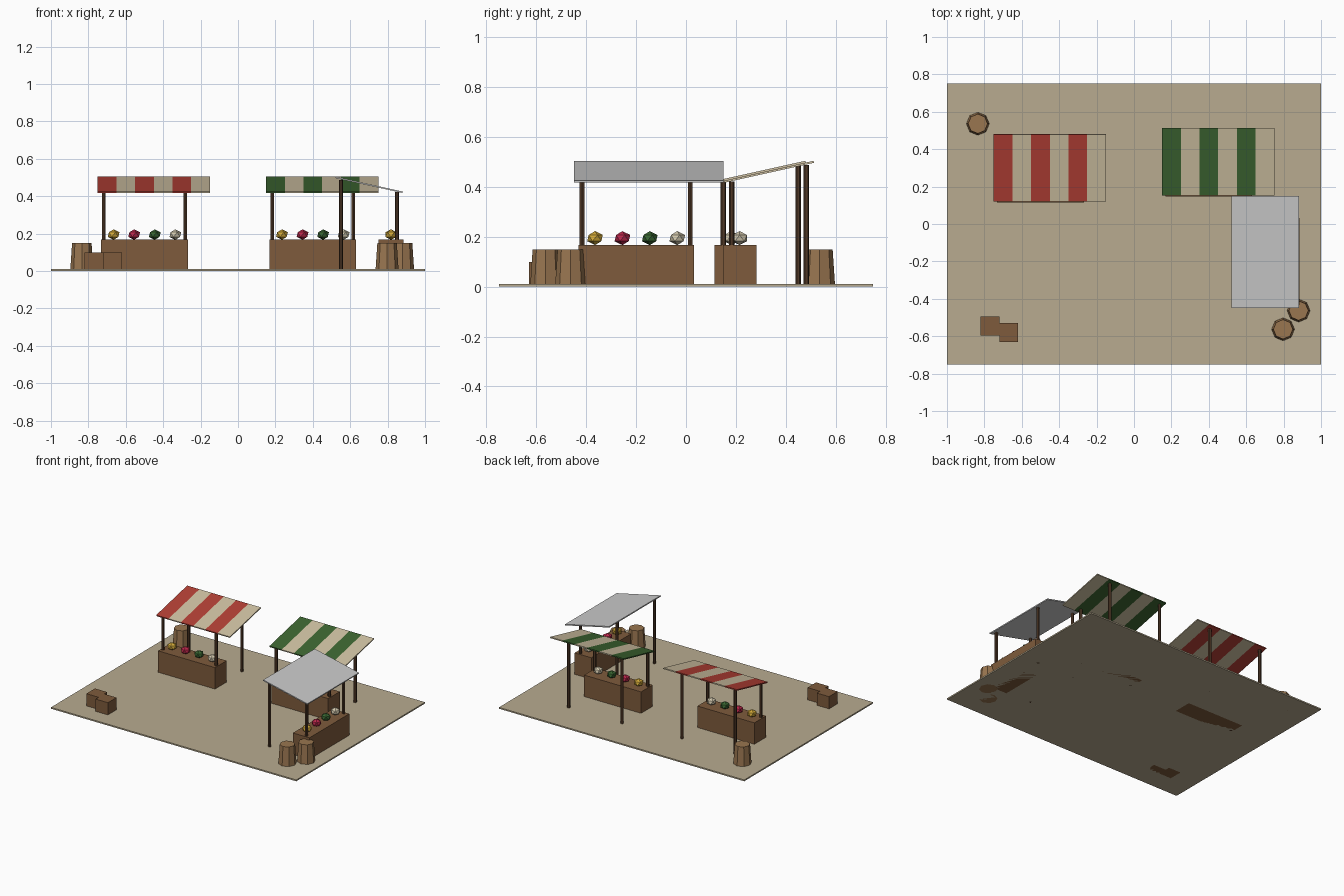
import bpy, bmesh, math
from mathutils import Matrix, Vector

if "Cube" in bpy.data.objects:
    bpy.data.objects.remove(bpy.data.objects["Cube"])


def mat(name, r, g, b):
    m = bpy.data.materials.new(name)
    m.diffuse_color = (r, g, b, 1)
    m.use_nodes = True
    m.node_tree.nodes["Principled BSDF"].inputs["Base Color"].default_value = m.diffuse_color
    return m


SAND = mat("sand", 0.48, 0.41, 0.28)
WOOD = mat("wood", 0.21, 0.105, 0.045)
DARK = mat("dark_wood", 0.08, 0.04, 0.02)
BARREL = mat("barrel_wood", 0.32, 0.18, 0.08)
RED = mat("red_cloth", 0.45, 0.05, 0.035)
GREEN = mat("green_cloth", 0.045, 0.13, 0.03)
CREAM = mat("cream_cloth", 0.62, 0.53, 0.36)
GOODS = [mat("yellow_goods", 0.65, 0.4, 0.04), mat("crimson_goods", 0.5, 0.02, 0.07),
         mat("green_goods", 0.04, 0.13, 0.03), mat("pale_goods", 0.65, 0.58, 0.42)]


def finish(name, bm, material, frame=Matrix()):
    bmesh.ops.recalc_face_normals(bm, faces=bm.faces)
    me = bpy.data.meshes.new(name)
    bm.to_mesh(me)
    bm.free()
    ob = bpy.data.objects.new(name, me)
    ob.matrix_world = frame
    bpy.context.collection.objects.link(ob)
    if material:
        me.materials.append(material)
    return ob


def box(name, lo, hi, material, frame=Matrix()):
    lo, hi = Vector(lo), Vector(hi)
    bm = bmesh.new()
    bmesh.ops.create_cube(bm, size=1, matrix=Matrix.Translation((lo + hi) / 2) @ Matrix.Diagonal((*(hi - lo), 1)))
    return finish(name, bm, material, frame)


def cone(name, x, y, r1, r2, h, sides, material, frame=Matrix()):
    bm = bmesh.new()
    bmesh.ops.create_cone(bm, cap_ends=True, segments=sides, radius1=r1, radius2=r2, depth=h,
                          matrix=Matrix.Translation((x, y, h / 2)))
    return finish(name, bm, material, frame)


def awning_panel(name, x0, x1, material, frame):
    # sloped slab: side profile extruded along x
    bm = bmesh.new()
    prof = [(-0.18, 0.417), (0.18, 0.497), (0.179, 0.505), (-0.181, 0.425)]
    face = bm.faces.new([bm.verts.new((x0, y, z)) for y, z in prof])
    ext = bmesh.ops.extrude_face_region(bm, geom=[face])
    bmesh.ops.translate(bm, vec=(x1 - x0, 0, 0),
                        verts=[g for g in ext["geom"] if isinstance(g, bmesh.types.BMVert)])
    if face.is_valid and len(bm.faces) == 5:
        bm.faces.new([v for v in face.verts])
    finish(name, bm, material, frame)


def stall(name, x, y, turn, cloth):
    frame = Matrix.Translation((x, y, 0)) @ Matrix.Rotation(turn, 4, "Z")
    box(name + "_counter", (-0.232, -0.185, 0), (0.232, -0.05, 0.168), WOOD, frame)
    # posts: short in front, tall behind
    for px in (-0.217, 0.217):
        cone(name + "_front_post", px, -0.15, 0.011, 0.011, 0.422, 6, DARK, frame)
        cone(name + "_back_post", px, 0.15, 0.011, 0.011, 0.488, 6, DARK, frame)
    # awning stripes
    for i in range(6):
        colour = (cloth if i % 2 == 0 else CREAM) if cloth else None
        awning_panel(f"{name}_awning_{i}", -0.25 + i * 0.1, -0.15 + i * 0.1, colour, frame)
    # produce on the counter
    for i, m in enumerate(GOODS):
        bm = bmesh.new()
        bmesh.ops.create_icosphere(bm, subdivisions=1, radius=0.035,
                                   matrix=Matrix.Translation((-0.165 + i * 0.11, -0.118, 0.195))
                                   @ Matrix.Diagonal((1, 1, 0.8, 1)))
        finish(f"{name}_produce_{i}", bm, m, frame)


# ground slab
box("ground", (-1, -0.75, 0), (1, 0.75, 0.01), SAND)

# three stalls
stall("red_stall", -0.5, 0.30, 0, RED)
stall("green_stall", 0.4, 0.333, 0, GREEN)
stall("grey_stall", 0.7, -0.2, math.pi / 2, None)

# barrels
for i, (x, y) in enumerate([(-0.835, 0.536), (0.88, -0.463), (0.797, -0.563)]):
    cone(f"barrel_{i}", x, y, 0.062, 0.052, 0.15, 8, BARREL)

# crates
box("crate_left", (-0.82, -0.595, 0), (-0.72, -0.495, 0.1), WOOD)
box("crate_right", (-0.72, -0.63, 0), (-0.62, -0.53, 0.1), WOOD)
